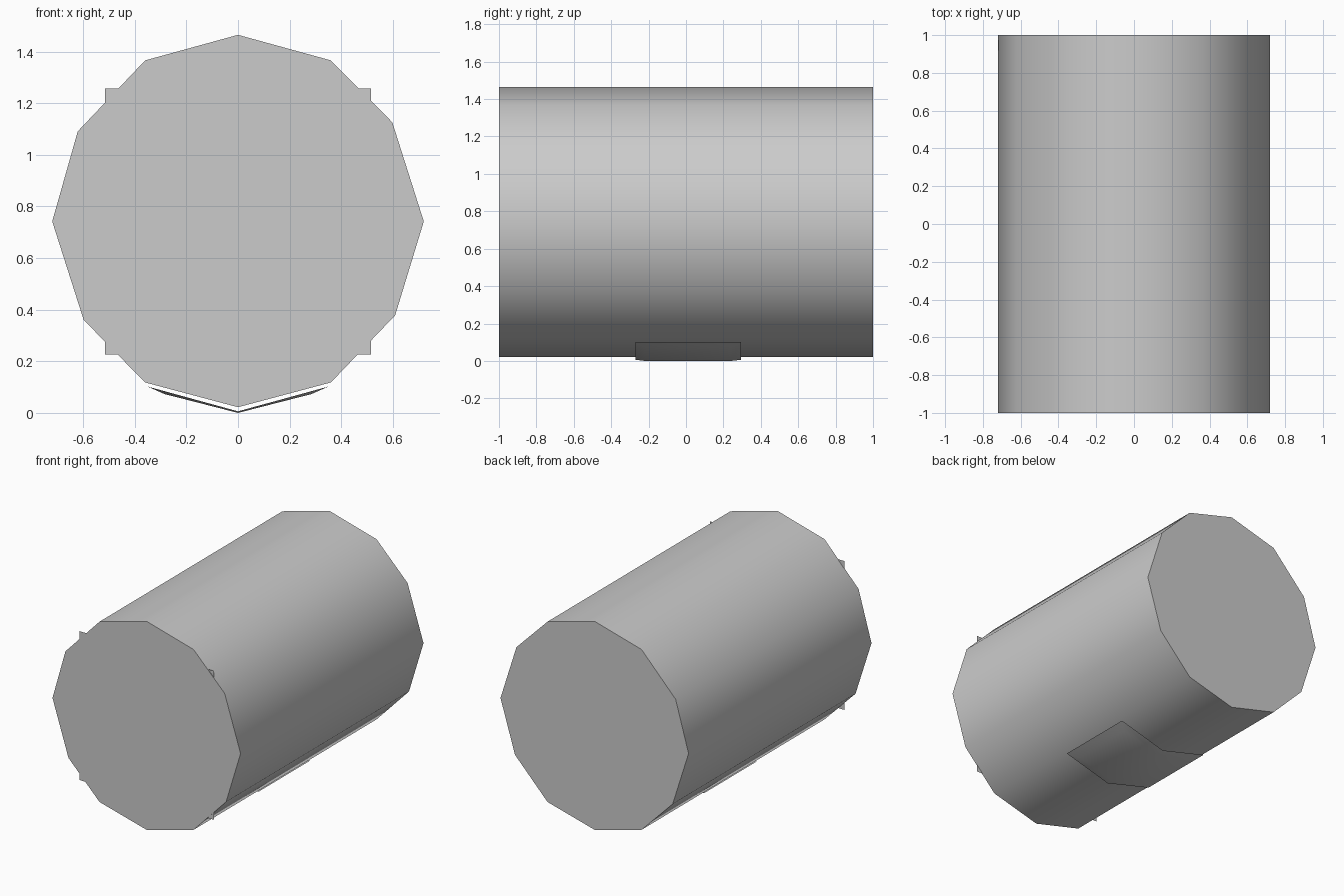
import bpy
import math

if "Cube" in bpy.data.objects:
    bpy.data.objects.remove(bpy.data.objects["Cube"])


def make_object(name, verts, faces, smooth=True):
    mesh = bpy.data.meshes.new(name)
    mesh.from_pydata(verts, [], faces)
    mesh.validate()
    obj = bpy.data.objects.new(name, mesh)
    bpy.context.collection.objects.link(obj)
    if smooth:
        bpy.ops.object.select_all(action='DESELECT')
        bpy.context.view_layer.objects.active = obj
        obj.select_set(True)
        bpy.ops.object.shade_smooth_by_angle(angle=math.radians(45))
    return obj


# Twelve-sided drum lying along y (profile counter-clockwise seen from the front)
profile = [(0, 0.022), (0.36, 0.118), (0.609, 0.378), (0.72, 0.742),
           (0.598, 1.126), (0.36, 1.366), (0, 1.465), (-0.36, 1.366),
           (-0.621, 1.091), (-0.72, 0.742), (-0.598, 0.36), (-0.36, 0.118)]
n = len(profile)
verts = [(x, y, z) for y in (-1, 1) for x, z in profile]
faces = [tuple(range(n)), tuple(reversed(range(n, 2 * n)))]
faces += [(i, i + n, (i + 1) % n + n, (i + 1) % n) for i in range(n)]
make_object("drum_body", verts, faces)

# Square plate just behind the front cap, only its corners stick out
h, zc, y = 0.515, 0.742, -0.996
make_object("front_plate",
            [(-h, y, zc - h), (h, y, zc - h), (h, y, zc + h), (-h, y, zc + h)],
            [(0, 1, 2, 3)], smooth=False)


# Bent panel under the drum: outer ring, inner ring, sloped border between
def ring(x, z_side, z_mid, y0, y1):
    return [(-x, y0, z_side), (0, y0, z_mid), (x, y0, z_side),
            (x, y1, z_side), (0, y1, z_mid), (-x, y1, z_side)]


panel = ring(0.35, 0.102, 0.006, -0.27, 0.295) + ring(0.285, 0.073, 0.0, -0.22, 0.24)
border = [(i, i + 6, (i + 1) % 6 + 6, (i + 1) % 6) for i in range(6)]
make_object("bottom_panel", panel, border + [(6, 11, 10, 7), (7, 10, 9, 8)])
